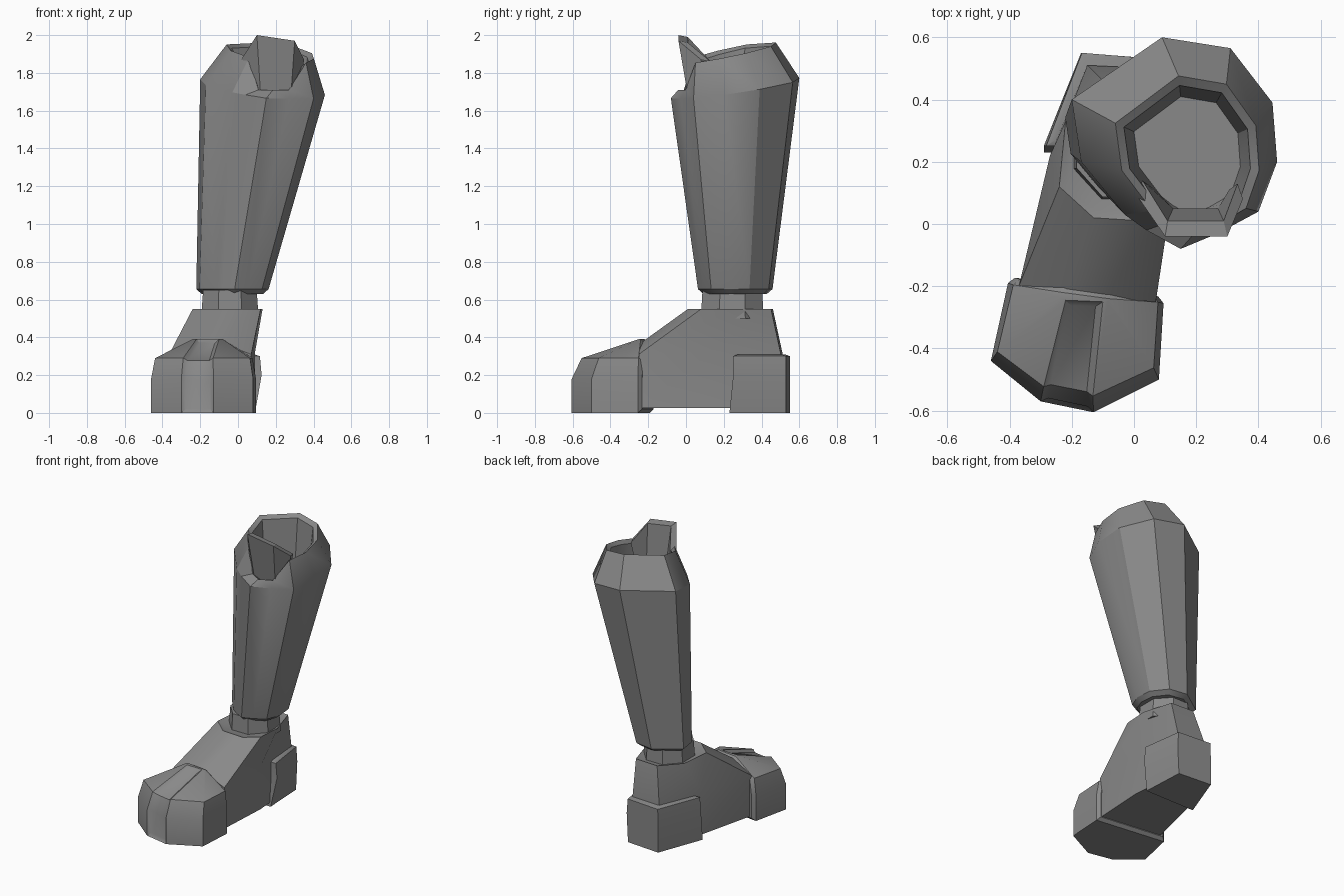
import bpy
import bmesh
from math import cos, sin, radians, tau

cube = bpy.data.objects.get("Cube")
if cube:
    bpy.data.objects.remove(cube, do_unlink=True)

grey = bpy.data.materials.new("armour_grey")
grey.use_nodes = True
tone = (0.25, 0.25, 0.25, 1)
grey.diffuse_color = tone
shader = next(n for n in grey.node_tree.nodes if n.type == 'BSDF_PRINCIPLED')
shader.inputs["Base Color"].default_value = tone
shader.inputs["Roughness"].default_value = 0.7


def loft(rings, cap_start=True, cap_end=True):
    """Join closed rings of points; return the mesh and its bands of side faces."""
    bm = bmesh.new()
    loops = [[bm.verts.new(point) for point in ring] for ring in rings]
    bands = []
    for low, high in zip(loops, loops[1:]):
        count = len(low)
        band = []
        for i in range(count):
            j = (i + 1) % count
            band.append(bm.faces.new((low[i], low[j], high[j], high[i])))
        bands.append(band)
    if cap_start:
        bm.faces.new(list(reversed(loops[0])))
    if cap_end:
        bm.faces.new(loops[-1])
    bmesh.ops.recalc_face_normals(bm, faces=bm.faces[:])
    return bm, bands


def inset(bm, faces, width, depth):
    bmesh.ops.inset_region(bm, faces=faces, thickness=width, depth=depth,
                           use_even_offset=True)


def finish(name, bm, angle=30):
    mesh = bpy.data.meshes.new(name)
    bm.to_mesh(mesh)
    bm.free()
    mesh.materials.append(grey)
    obj = bpy.data.objects.new(name, mesh)
    bpy.context.collection.objects.link(obj)
    bpy.ops.object.select_all(action='DESELECT')
    obj.select_set(True)
    bpy.context.view_layer.objects.active = obj
    bpy.ops.object.shade_smooth_by_angle(angle=radians(angle))
    return obj


def level(outline, z):
    return [(x, y, z) for x, y in outline]


def fitted(outline, scale, centre):
    """Scale an outline about a centre."""
    return [(centre[0] + (x - centre[0]) * scale[0],
             centre[1] + (y - centre[1]) * scale[1]) for x, y in outline]


# Shin guard: tapered faceted shell, bevelled collar, notched front, hollow top
knee = [(-.2, .4), (.09, .6), (.31, .565), (.445, .39), (.46, .2), (.4, .04),
        (.27, -.03), (.15, -.08), (.04, -.02), (-.03, .03), (-.17, .2)]
notch = (6, 7, 8)
hem = [(x * .58 - .105, y * .58 + .11) for x, y in knee]
rim = [(x * .7 + .08, y * .76 + .02) for x, y in knee]
middle = (.17, .22)


def rim_height(i, x, y, drop=0):
    return (1.71 if i in notch else 1.88 - .1 * x + .2 * y) - drop


def rim_ring(scale, drop):
    ring = fitted(rim, (scale, scale), middle)
    return [(x, y, rim_height(i, *rim[i], drop)) for i, (x, y) in enumerate(ring)]


bm, bands = loft([
    level(fitted(hem, (.85, .85), (-.03, .26)), .63),
    level(hem, .655),
    [(x, y, 1.69 - .08 * x + .15 * y) for x, y in knee],
    rim_ring(1, 0),
    rim_ring(.88, .02),
    level(fitted(rim, (.74, .74), middle), 1.6),
])
finish("shin_guard", bm)

# Knee tongue: folded plate rising out of the notch
columns = [(.01, .09, 1.86), (.1, -.04, 2), (.3, -.04, 1.97), (.35, .08, 1.87)]
front_top = columns
front_low = [(x * .8 + .04, y * .5 + .03, 1.68) for x, y, z in columns]
back_top = [(x * .9 + .018, y + .05, z - .01) for x, y, z in columns]
back_low = [(x * .9 + .018, y + .04, z) for x, y, z in front_low]
bm, bands = loft([front_low, front_top, back_top, back_low, front_low],
                 False, False)
for band in bands:
    bmesh.ops.delete(bm, geom=[band[-1]], context='FACES_ONLY')
bmesh.ops.remove_doubles(bm, verts=bm.verts[:], dist=.0001)
bmesh.ops.holes_fill(bm, edges=bm.edges[:], sides=4)
bmesh.ops.recalc_face_normals(bm, faces=bm.faces[:])
finish("knee_tongue", bm)

# Ankle: short eight-sided column
ring = [(cos(tau * (i + .5) / 8), sin(tau * (i + .5) / 8)) for i in range(8)]
ankle = [(x * .165 - .043, y * .18 + .245) for x, y in ring]
bm, bands = loft([level(ankle, .5),
                  level(fitted(ankle, (.93, .95), (-.04, .25)), .65)])
finish("ankle", bm)

# Foot body: loft from sole to ankle opening, sloped over the instep
sole = [(-.37, -.2), (-.22, -.22), (-.09, -.24), (.07, -.25),
        (.09, .12), (.06, .5), (-.15, .51), (-.27, .22)]
side_heights = [.3, .37, .37, .31, .32, .32, .32, .32]
opening = [(-.24, .12), (-.13, .02), (.03, .01), (.12, .08),
           (.13, .25), (.07, .45), (-.1, .46), (-.22, .33)]
bm, bands = loft([
    level(sole, .025),
    [(x, y, z) for (x, y), z in zip(sole, side_heights)],
    level(opening, .55),
])
bm.faces.ensure_lookup_table()
inset(bm, [bm.faces[-1]], .025, -.01)
finish("foot_body", bm)

# Toe cap: stacked outlines, chamfered rear lip, sunken centre strip
toe = [(-.405, -.19), (-.46, -.44), (-.3, -.57), (-.13, -.605),
       (.08, -.5), (.095, -.255)]
crown = [(-.23, -.22), (-.24, -.235), (-.22, -.245), (-.1, -.25),
         (-.085, -.25), (-.08, -.24)]
bm, bands = loft([
    level(toe, 0),
    level(toe, .18),
    level(fitted(toe, (.93, .86), (-.16, -.23)), .29),
    level(crown, .39),
])
inset(bm, [band[-1] for band in bands], .02, .02)
inset(bm, [band[2] for band in bands], .022, -.015)
finish("toe_cap", bm, 35)

# Heel guard: flared block around the back of the foot
heel = [(-.29, .25), (-.17, .55), (.085, .53), (.125, .25)]
heel_foot = [(-.29, .23), (-.17, .55), (.075, .53), (.09, .23)]
bm, bands = loft([level(heel_foot, 0), level(heel, .2),
                  level(fitted(heel, (.96, 1), (-.1, .4)), .3)])
bm.faces.ensure_lookup_table()
inset(bm, [bm.faces[-1]], .02, .008)
finish("heel_guard", bm)
